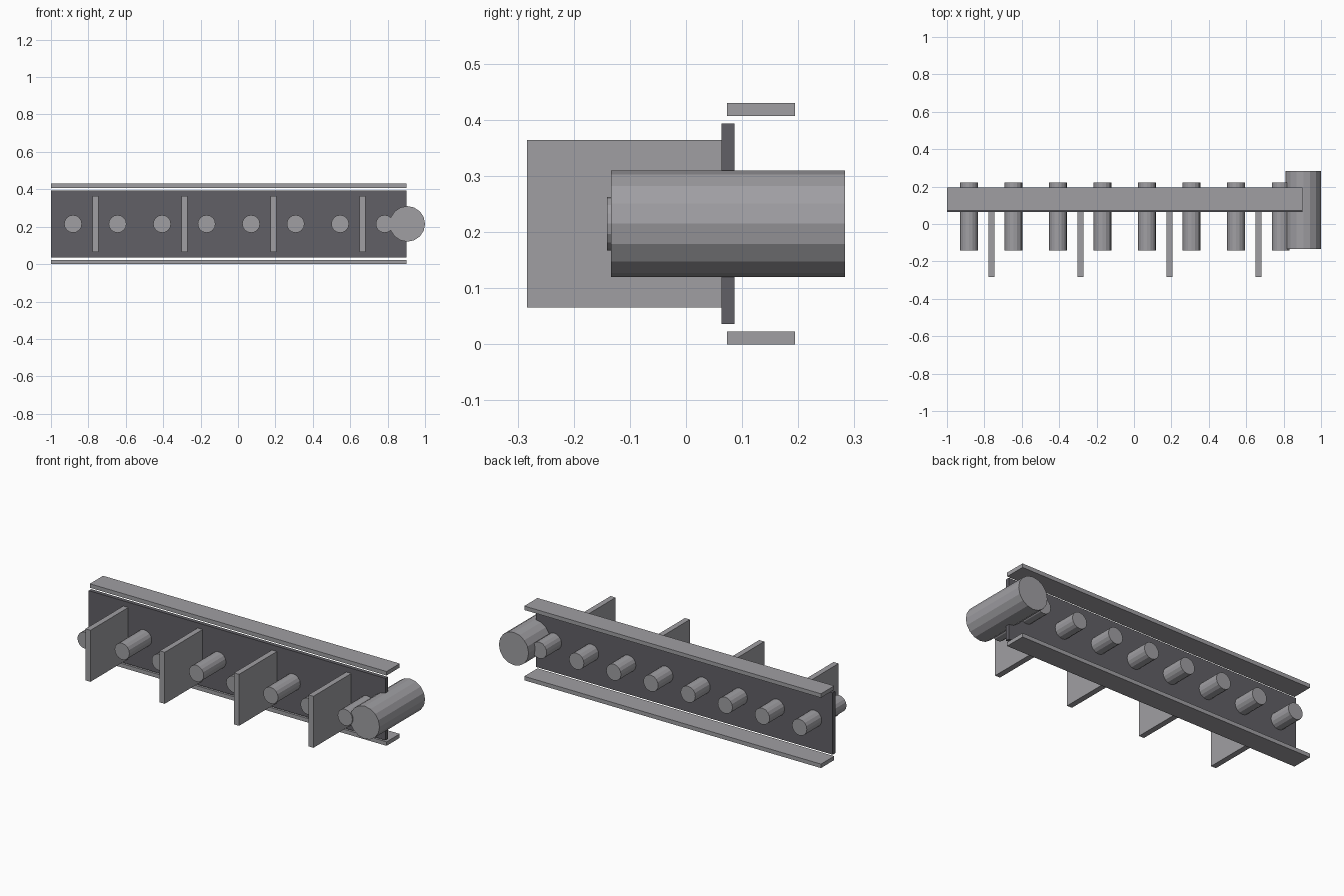
import bpy
import math

if "Cube" in bpy.data.objects:
    bpy.data.objects.remove(bpy.data.objects["Cube"], do_unlink=True)


def material(name, color):
    mat = bpy.data.materials.new(name)
    mat.use_nodes = True
    mat.diffuse_color = color
    mat.node_tree.nodes["Principled BSDF"].inputs["Base Color"].default_value = color
    return mat


light_grey = material("light grey", (0.35, 0.345, 0.365, 1))
dark_grey = material("dark grey", (0.12, 0.117, 0.132, 1))


def finish(name, mat):
    obj = bpy.context.object
    obj.name = obj.data.name = name
    obj.data.materials.append(mat)
    return obj


def box(name, x, y, z, mat):
    """Box given by its (min, max) range on each axis."""
    ranges = (x, y, z)
    bpy.ops.mesh.primitive_cube_add(size=1, location=[(a + b) / 2 for a, b in ranges])
    obj = finish(name, mat)
    for v in obj.data.vertices:
        for i, (a, b) in enumerate(ranges):
            v.co[i] *= b - a
    return obj


def rod(name, x, y, radius, mat):
    """Sixteen-sided rod lying along y at mid height."""
    bpy.ops.mesh.primitive_cylinder_add(
        vertices=16, radius=radius, depth=y[1] - y[0],
        location=(x, (y[0] + y[1]) / 2, MID_Z), rotation=(math.pi / 2, 0, 0))
    return finish(name, mat)


MID_Z = 0.215
LENGTH = (-1.0, 0.9)

# Upright back plate
box("back_plate", LENGTH, (0.063, 0.086), (0.036, 0.394), dark_grey)

# Rails above and below the plate
box("bottom_rail", LENGTH, (0.073, 0.194), (0, 0.023), light_grey)
box("top_rail", LENGTH, (0.073, 0.194), (0.407, 0.43), light_grey)

# Row of pegs through the plate
for i in range(8):
    rod(f"peg_{i + 1}", -0.882 + i * 0.238, (-0.141, 0.222), 0.0475, light_grey)

# Divider fins on the front
for i in range(4):
    x = -0.763 + i * 0.476
    box(f"divider_fin_{i + 1}", (x - 0.016, x + 0.016), (-0.283, 0.065),
        (0.066, 0.364), light_grey)

# Large rod at the left end
rod("end_cylinder", 0.905, (-0.134, 0.283), 0.095, light_grey)
